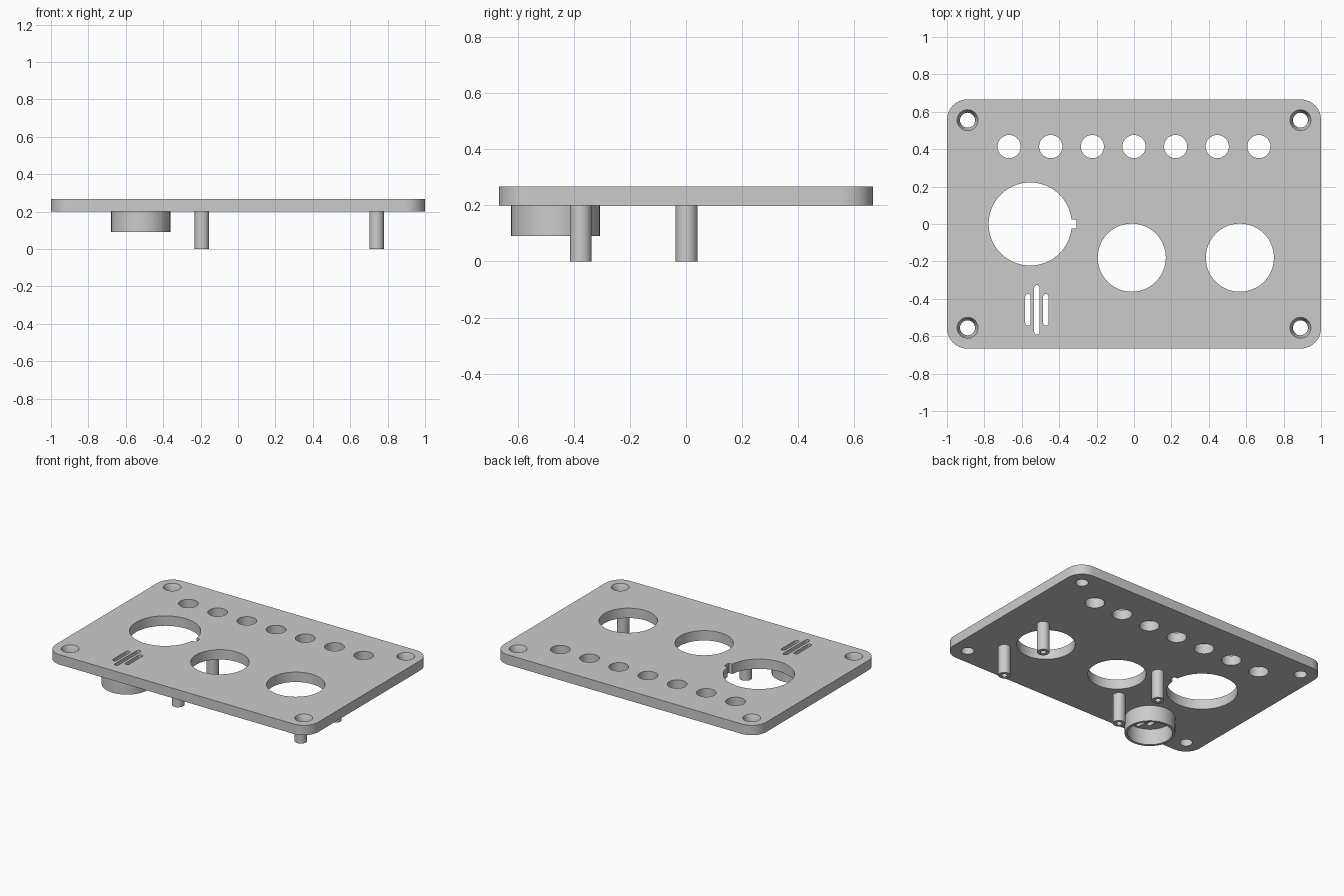
import bpy, bmesh, math

cube = bpy.data.objects.get("Cube")
if cube:
    bpy.data.objects.remove(cube, do_unlink=True)

BOTTOM, TOP = 0.2, 0.268
UNDER, OVER = BOTTOM - 0.05, TOP + 0.05   # cutters pass clear of the plate

grey = bpy.data.materials.new("matte grey")
grey.use_nodes = True
grey.diffuse_color = (0.6, 0.6, 0.6, 1)
grey.node_tree.nodes["Principled BSDF"].inputs["Base Color"].default_value = (0.6, 0.6, 0.6, 1)


def finish(name, bm):
    bmesh.ops.recalc_face_normals(bm, faces=bm.faces)
    mesh = bpy.data.meshes.new(name)
    bm.to_mesh(mesh)
    bm.free()
    mesh.materials.append(grey)
    obj = bpy.data.objects.new(name, mesh)
    bpy.context.collection.objects.link(obj)
    return obj


def activate(obj):
    bpy.ops.object.select_all(action="DESELECT")
    obj.select_set(True)
    bpy.context.view_layer.objects.active = obj


def smooth(obj):
    activate(obj)
    bpy.ops.object.shade_smooth_by_angle(angle=math.radians(30))


def prism(name, x, y, width, depth, radius, z0, z1, steps=12):
    """Upright block with rounded vertical corners."""
    bm = bmesh.new()
    verts = []
    for i, (sx, sy) in enumerate([(1, 1), (-1, 1), (-1, -1), (1, -1)]):
        for s in range(steps + 1):
            a = math.pi / 2 * (i + s / steps)
            verts.append(bm.verts.new((x + sx * (width / 2 - radius) + radius * math.cos(a),
                                       y + sy * (depth / 2 - radius) + radius * math.sin(a), z0)))
    bmesh.ops.remove_doubles(bm, verts=verts, dist=1e-5)
    base = bm.faces[:] or [bm.faces.new(bm.verts)]
    top = bmesh.ops.extrude_face_region(bm, geom=base)["geom"]
    bmesh.ops.translate(bm, vec=(0, 0, z1 - z0),
                        verts=[v for v in top if isinstance(v, bmesh.types.BMVert)])
    return finish(name, bm)


def lathe(name, x, y, profile, segments=64, closed=False):
    """Turn a (radius, z) profile about a vertical axis; open ends are capped."""
    bm = bmesh.new()
    rings = [[bm.verts.new((x + r * math.cos(2 * math.pi * i / segments),
                            y + r * math.sin(2 * math.pi * i / segments), z))
              for i in range(segments)] for r, z in profile]
    pairs = list(zip(rings, rings[1:]))
    if closed:
        pairs.append((rings[-1], rings[0]))
    else:
        bm.faces.new(rings[0])
        bm.faces.new(rings[-1])
    for a, b in pairs:
        for i in range(segments):
            j = (i + 1) % segments
            bm.faces.new((a[i], a[j], b[j], b[i]))
    return finish(name, bm)


def tube(name, x, y, outer, inner, z0, z1, segments):
    obj = lathe(name, x, y, [(outer, z0), (outer, z1), (inner, z1), (inner, z0)], segments, True)
    smooth(obj)
    return obj


def hole(x, y, radius, segments=64):
    return lathe("hole_cutter", x, y, [(radius, UNDER), (radius, OVER)], segments)


# Panel plate
plate = prism("panel_plate", 0, 0, 2, 1.332, 0.11, BOTTOM, TOP)

# Row of indicator holes
cutters = [hole(i * 0.2225, 0.414, 0.062, 48) for i in range(-3, 4)]

# Large keyed opening and two round openings
cutters.append(hole(-0.555, 0, 0.222, 96))
cutters.append(prism("key_cutter", -0.36, 0, 0.104, 0.048, 0.001, UNDER, OVER, 1))
cutters += [hole(x, -0.18, 0.182, 80) for x in (-0.012, 0.566)]

# Countersunk corner screw holes
for sx in (-1, 1):
    for sy in (-1, 1):
        cutters.append(lathe("screw_cutter", sx * 0.89, sy * 0.555,
                             [(0.04, UNDER), (0.04, TOP - 0.04), (0.056, TOP), (0.056, OVER)], 48))

# Sound slots
for x, length in ((-0.567, 0.17), (-0.519, 0.265), (-0.471, 0.17)):
    cutters.append(prism("slot_cutter", x, -0.459, 0.029, length, 0.0144, UNDER, OVER, 6))

for cutter in cutters:
    mod = plate.modifiers.new("cut", "BOOLEAN")
    mod.operation = "DIFFERENCE"
    mod.solver = "EXACT"
    mod.object = cutter
    activate(plate)
    bpy.ops.object.modifier_apply(modifier=mod.name)
    bpy.data.objects.remove(cutter, do_unlink=True)
smooth(plate)

# Sounder collar under the slots
tube("sounder_collar", -0.52, -0.465, 0.158, 0.14, 0.09, BOTTOM, 80)

# Hollow mounting posts
for x in (-0.193, 0.741):
    for y in (-0.375, 0.002):
        tube("mounting_post", x, y, 0.039, 0.018, 0, BOTTOM, 40)
